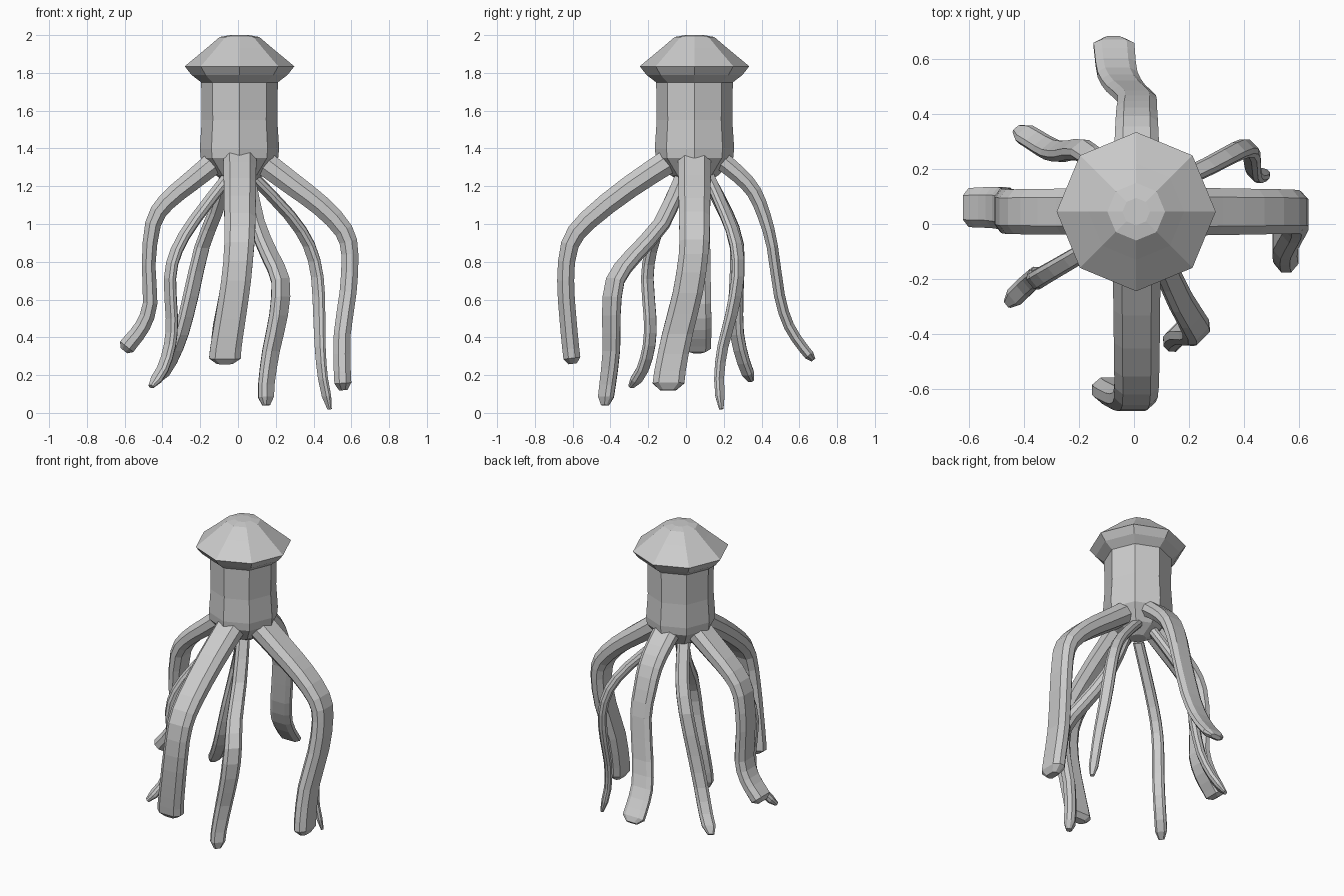
import bpy, bmesh, math
from mathutils import Vector

if "Cube" in bpy.data.objects:
    bpy.data.objects.remove(bpy.data.objects["Cube"])

CX, CY = 0.008, 0.045


def finish(bm, name):
    bmesh.ops.recalc_face_normals(bm, faces=bm.faces)
    me = bpy.data.meshes.new(name)
    bm.to_mesh(me)
    bm.free()
    ob = bpy.data.objects.new(name, me)
    bpy.context.collection.objects.link(ob)
    return ob


def skin(bm, rings):
    """Bridge successive rings and cap both ends."""
    vs = [[bm.verts.new(p) for p in r] for r in rings]
    n = len(vs[0])
    for a, b in zip(vs, vs[1:]):
        for i in range(n):
            j = (i + 1) % n
            bm.faces.new((a[i], a[j], b[j], b[i]))
    bm.faces.new(vs[0])
    bm.faces.new(vs[-1])


def lathe(name, profile):
    bm = bmesh.new()
    skin(bm, [[(CX + r * math.cos(i * math.pi / 4), CY + r * math.sin(i * math.pi / 4), z)
               for i in range(8)] for r, z in profile])
    return finish(bm, name)


def refine(pts):
    """Insert one smooth in-between point per path segment."""
    out = []
    for i in range(len(pts) - 1):
        p0, p1, p2 = pts[max(i - 1, 0)], pts[i], pts[i + 1]
        p3 = pts[min(i + 2, len(pts) - 1)]
        out += [p1, (9 * (p1 + p2) - p0 - p3) / 16]
    return out + [pts[-1]]


SECTION = [(1, .4), (.62, 1), (-.62, 1), (-1, .4), (-1, -.4), (-.62, -1), (.62, -1), (1, -.4)]


def tentacle(name, angle, path, widths, thicks):
    """Sweep a flattened octagon; widths and thicks are (root, middle, end) half sizes."""
    side = Vector((-math.sin(angle), math.cos(angle), 0))
    pts = refine([Vector(p) for p in path])
    n = len(pts) - 1

    def size(v, t):
        return v[0] + (v[1] - v[0]) * t * 2 if t < .5 else v[1] + (v[2] - v[1]) * (t * 2 - 1)

    rings = []
    for i, p in enumerate(pts):
        tan = (pts[min(i + 1, n)] - pts[max(i - 1, 0)]).normalized()
        nor = tan.cross(side).normalized()
        tip = .5 if i == n else 1
        w, h = size(widths, i / n) * tip, size(thicks, i / n) * tip
        rings.append([p + side * a * w + nor * b * h for a, b in SECTION])
    bm = bmesh.new()
    skin(bm, rings)
    return finish(bm, name)


# Body and cap: one octagonal turned form
lathe("body", [(.05, 2.0), (.105, 1.99), (.175, 1.93), (.29, 1.835), (.255, 1.79), (.203, 1.75),
               (.2, 1.55), (.21, 1.4), (.205, 1.35), (.13, 1.26), (.05, 1.21)])

# Four broad outer tentacles
BROAD_W, BROAD_T = (.088, .078, .085), (.065, .045, .045)
tentacle("front_tentacle", -math.pi / 2,
         [(.01, -.08, 1.34), (.01, -.3, 1.195), (.01, -.52, 1.02), (.007, -.615, .89),
          (-.01, -.637, .7), (-.04, -.625, .5), (-.065, -.61, .34), (-.07, -.6, .26)],
         BROAD_W, BROAD_T)
tentacle("right_tentacle", 0,
         [(.13, CY, 1.33), (.29, CY, 1.21), (.44, CY, 1.095), (.56, .045, .965),
          (.592, .04, .84), (.583, .01, .64), (.552, -.045, .42), (.552, -.085, .22), (.558, -.095, .12)],
         BROAD_W, BROAD_T)
tentacle("left_tentacle", math.pi,
         [(-.12, CY, 1.33), (-.25, CY, 1.225), (-.38, CY, 1.115), (-.45, CY, 1.0),
          (-.473, .05, .78), (-.465, .055, .58), (-.505, .06, .46), (-.565, .06, .38), (-.605, .06, .33)],
         (.085, .08, .07), (.06, .036, .046))
tentacle("back_tentacle", math.pi / 2,
         [(.01, .17, 1.35), (.01, .28, 1.26), (.01, .36, 1.17), (.01, .415, 1.04),
          (.01, .457, .88), (-.03, .495, .62), (-.06, .545, .46), (-.07, .62, .345), (-.075, .675, .28)],
         (.085, .07, .075), (.05, .03, .026))

# Four slimmer inner tentacles on the diagonals
tentacle("front_right_tentacle", -math.pi / 4,
         [(.05, -.02, 1.24), (.1, -.13, 1.0), (.17, -.28, .83), (.225, -.375, .7),
          (.215, -.395, .52), (.175, -.395, .33), (.15, -.415, .15), (.15, -.43, .04)],
         (.04, .055, .042), (.035, .038, .032))
tentacle("front_left_tentacle", -math.pi * .78,
         [(-.06, -.03, 1.24), (-.23, -.13, 1.02), (-.325, -.185, .86), (-.36, -.205, .71),
          (-.35, -.19, .5), (-.36, -.195, .36), (-.4, -.23, .23), (-.46, -.29, .14)],
         (.032, .036, .036), (.025, .024, .022))
tentacle("back_right_tentacle", math.pi / 4,
         [(.08, .12, 1.25), (.27, .21, 1.05), (.375, .265, .89), (.42, .275, .72),
          (.43, .24, .52), (.435, .195, .35), (.45, .175, .18), (.485, .187, .02)],
         (.032, .038, .026), (.025, .024, .017))
tentacle("back_left_tentacle", math.pi * .72,
         [(-.06, .11, 1.25), (-.12, .21, 1.06), (-.19, .27, .88), (-.25, .265, .62),
          (-.3, .27, .42), (-.36, .305, .27), (-.425, .345, .17)],
         (.04, .045, .04), (.028, .028, .022))
